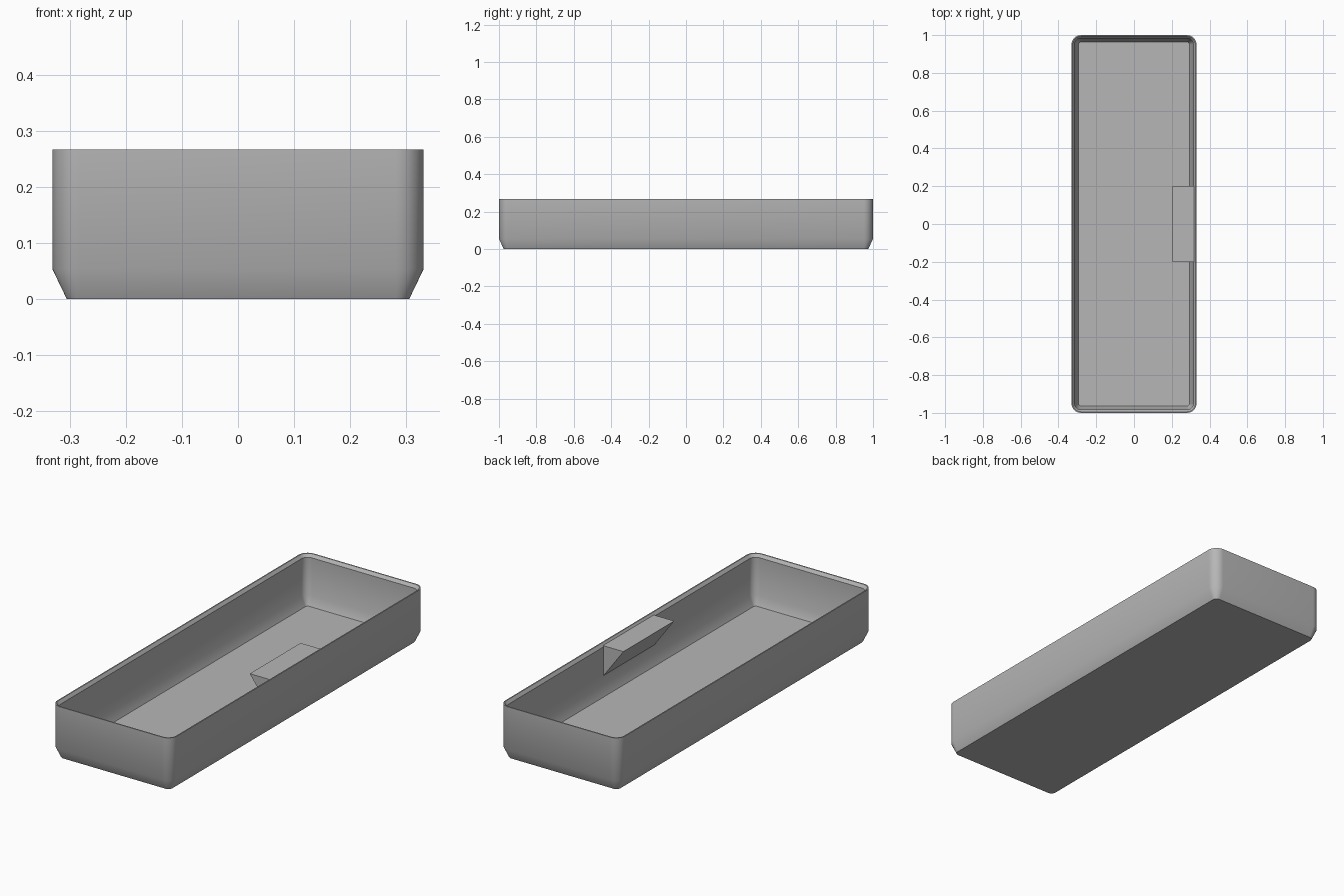
import bpy
import bmesh
from math import cos, sin, pi, radians

cube = bpy.data.objects.get("Cube")
if cube:
    bpy.data.objects.remove(cube, do_unlink=True)

HALF_X, HALF_Y, HEIGHT = 0.331, 1.0, 0.267
RADIUS, STEPS = 0.05, 10

grey = bpy.data.materials.new("plain grey")
grey.use_nodes = True
colour = (0.47, 0.47, 0.47, 1)
grey.diffuse_color = colour
grey.node_tree.nodes["Principled BSDF"].inputs["Base Color"].default_value = colour


def finish(bm, name):
    bmesh.ops.recalc_face_normals(bm, faces=bm.faces)
    mesh = bpy.data.meshes.new(name)
    bm.to_mesh(mesh)
    bm.free()
    mesh.materials.append(grey)
    obj = bpy.data.objects.new(name, mesh)
    bpy.context.collection.objects.link(obj)
    bpy.ops.object.select_all(action="DESELECT")
    obj.select_set(True)
    bpy.context.view_layer.objects.active = obj
    bpy.ops.object.shade_smooth_by_angle(angle=radians(30))
    return obj


def rounded_loop(bm, inset, z):
    """Rounded rectangle, pulled in from the outer wall."""
    r = RADIUS - inset
    cx, cy = HALF_X - RADIUS, HALF_Y - RADIUS
    verts = []
    for q, (sx, sy) in enumerate([(1, 1), (-1, 1), (-1, -1), (1, -1)]):
        for i in range(STEPS + 1):
            a = (q + i / STEPS) * pi / 2
            verts.append(bm.verts.new((sx * cx + r * cos(a), sy * cy + r * sin(a), z)))
    return verts


# Tray: from the underside, up the outer wall, over the rim, down to the floor
profile = [(0.026, 0), (0, 0.054), (0, HEIGHT), (0.006, HEIGHT),
           (0.017, 0.252), (0.017, 0.062), (0.037, 0.018)]
bm = bmesh.new()
loops = [rounded_loop(bm, inset, z) for inset, z in profile]
for low, high in zip(loops, loops[1:]):
    for i in range(len(low)):
        j = (i + 1) % len(low)
        bm.faces.new((low[i], low[j], high[j], high[i]))
bm.faces.new(loops[0])
bm.faces.new(loops[-1])
finish(bm, "tray")

# Label ledge: a triangular shelf let into one long wall
section = [(0.205, 0.257), (0.324, 0.257), (0.324, 0.11), (0.313, 0.11)]
bm = bmesh.new()
ends = [[bm.verts.new((x, y, z)) for x, z in section] for y in (-0.2, 0.2)]
for end in ends:
    bm.faces.new(end)
for i in range(len(section)):
    j = (i + 1) % len(section)
    bm.faces.new((ends[0][i], ends[0][j], ends[1][j], ends[1][i]))
finish(bm, "label_ledge")
